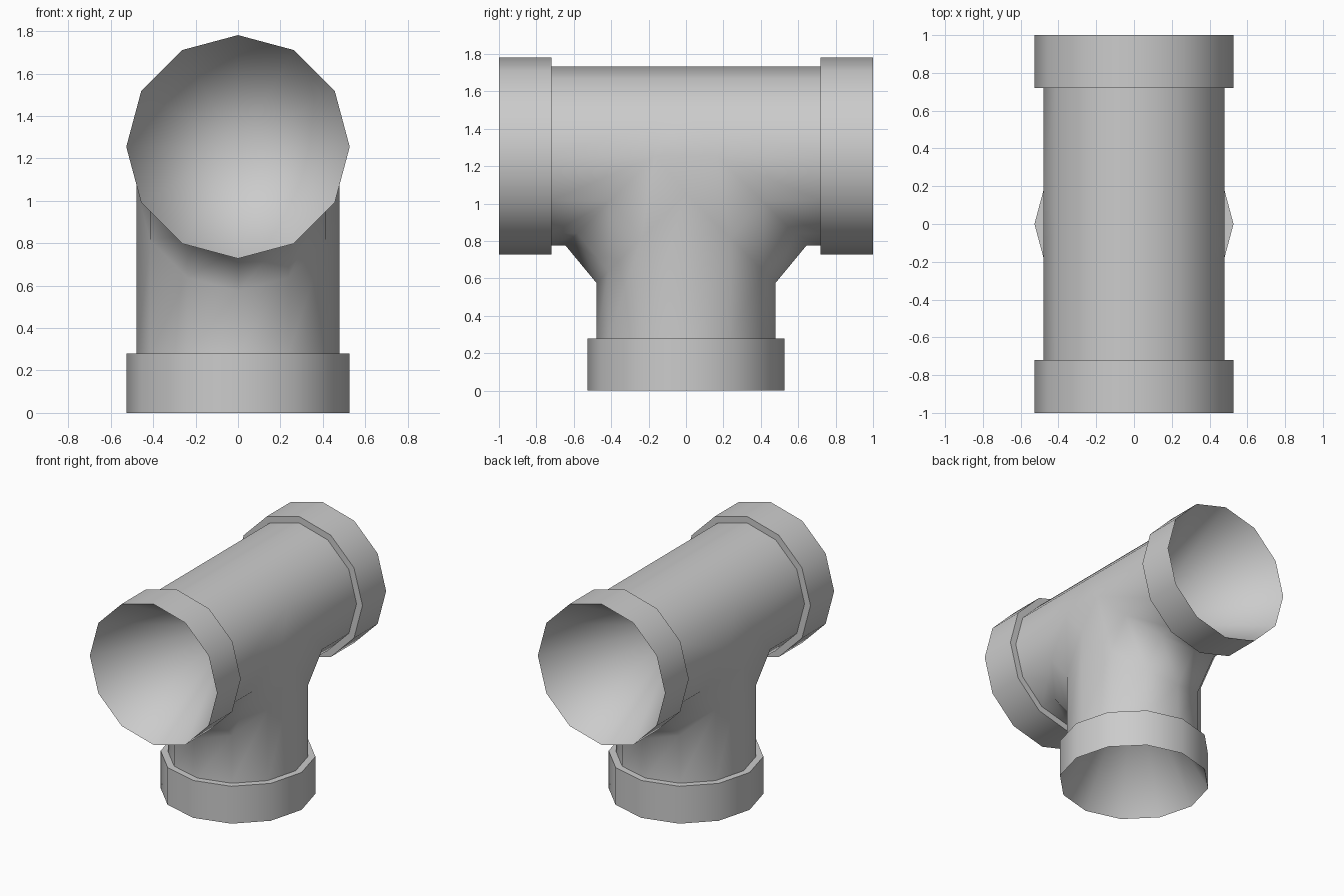
import bpy, bmesh, math

if "Cube" in bpy.data.objects:
    bpy.data.objects.remove(bpy.data.objects["Cube"])

N = 12
R_COLLAR, R_PIPE = 0.527, 0.478
ZC = 1.255          # height of the horizontal run's axis
COLLAR = 0.28       # collar length
CUP = 0.95          # depth of the tapered openings
DROP, REACH = 0.202, 0.167   # chamfer size down the branch and along the run

ANG = [2 * math.pi * i / N for i in range(N)]
HALF = N // 2
bm = bmesh.new()


def bridge(a, b, closed=True):
    n = len(a)
    for i in range(n if closed else n - 1):
        j = (i + 1) % n
        bm.faces.new((a[i], a[j], b[j], b[i]))


def ring(point, radius, depth):
    return [bm.verts.new(point(radius * math.cos(t), radius * math.sin(t), depth))
            for t in ANG]


def socket(point):
    """Collar with a tapered recess; returns the ring where the pipe begins."""
    rim = ring(point, R_COLLAR, 0)
    back = ring(point, R_COLLAR, COLLAR)
    neck = ring(point, R_PIPE, COLLAR)
    bridge(rim, back)
    bridge(back, neck)
    tip = bm.verts.new(point(0, 0, CUP))
    for i in range(N):
        bm.faces.new((rim[i], rim[(i + 1) % N], tip))
    return neck


# Vertical branch, its top cut to meet the run
neck = socket(lambda u, v, d: (u, v, d))
stem_top = [bm.verts.new((R_PIPE * math.cos(t), R_PIPE * math.sin(t),
                          ZC - R_PIPE * abs(math.sin(t)) - DROP)) for t in ANG]
bridge(neck, stem_top)

# Two halves of the horizontal run, each with a chamfer into the branch
ends = []
for side in (1, -1):
    neck = socket(lambda u, v, d: (u, side * (1 - d), ZC + v))
    inner = []
    for i, t in enumerate(ANG):
        upper = 0 < i < HALF
        y = 0 if upper else R_PIPE * abs(math.sin(t)) + REACH
        inner.append(bm.verts.new((R_PIPE * math.cos(t), side * y,
                                   ZC + R_PIPE * math.sin(t))))
    bridge(neck, inner)
    run_edge = [inner[(-i) % N] for i in range(HALF + 1)]
    stem_edge = [stem_top[(side * i) % N] for i in range(HALF + 1)]
    bridge(run_edge, stem_edge, closed=False)
    ends.append(inner)

# Flank triangles where branch and run meet at the sides
for i, above in ((0, 1), (HALF, HALF - 1)):
    a, b = ends[0][i], ends[1][i]
    bm.faces.new((a, b, stem_top[i]))
    bm.faces.new((a, b, ends[0][above]))

# Weld the halves and clean up
bmesh.ops.remove_doubles(bm, verts=bm.verts, dist=0.0005)
bmesh.ops.recalc_face_normals(bm, faces=bm.faces)

mesh = bpy.data.meshes.new("tee_pipe")
bm.to_mesh(mesh)
bm.free()
pipe = bpy.data.objects.new("tee_pipe", mesh)
bpy.context.collection.objects.link(pipe)
bpy.context.view_layer.objects.active = pipe
pipe.select_set(True)
bpy.ops.object.shade_smooth_by_angle(angle=math.radians(60))
